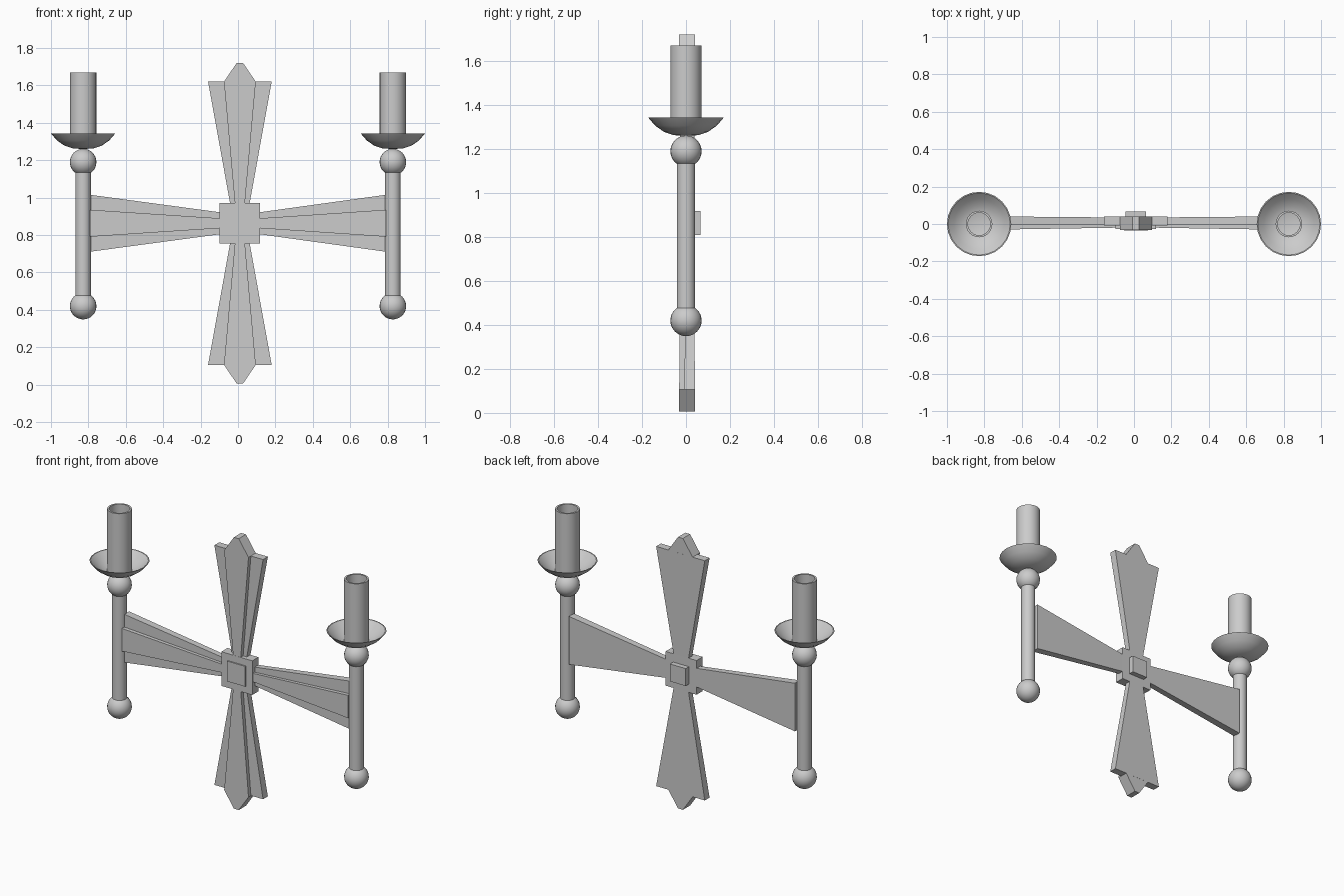
import bpy, bmesh, math
from mathutils import Vector

if "Cube" in bpy.data.objects:
    bpy.data.objects.remove(bpy.data.objects["Cube"])

CX, CZ = 0.01, 0.863      # centre of the cross
POST_X = 0.828


def finish(name, bm, smooth=False):
    bmesh.ops.recalc_face_normals(bm, faces=bm.faces)
    me = bpy.data.meshes.new(name)
    bm.to_mesh(me)
    bm.free()
    ob = bpy.data.objects.new(name, me)
    bpy.context.collection.objects.link(ob)
    if smooth:
        bpy.ops.object.select_all(action='DESELECT')
        ob.select_set(True)
        bpy.context.view_layer.objects.active = ob
        bpy.ops.object.shade_smooth_by_angle(angle=math.radians(35))
    return ob


def blade(name, pts, direction, front, back, length):
    """Extrude a (distance, offset) outline; depth grows from hub to tip."""
    d = Vector(direction)
    side = Vector((-d.z, 0, d.x))
    bm = bmesh.new()
    rings = []
    for y0, y1 in (front, back):
        ring = []
        for u, v in pts:
            p = Vector((CX, 0, CZ)) + d * u + side * v
            p.y = y0 + (y1 - y0) * min(u / length, 1)
            ring.append(bm.verts.new(p))
        rings.append(ring)
        bm.faces.new(ring)
    n = len(pts)
    for i in range(n):
        j = (i + 1) % n
        bm.faces.new((rings[0][i], rings[0][j], rings[1][j], rings[1][i]))
    return finish(name, bm)


def box(name, half, y0, y1):
    bm = bmesh.new()
    bmesh.ops.create_cube(bm, size=1)
    for v in bm.verts:
        v.co = (CX + v.co.x * 2 * half, y0 + (v.co.y + 0.5) * (y1 - y0),
                CZ + v.co.z * 2 * half)
    return finish(name, bm)


def lathe(name, profile, x, steps=24):
    bm = bmesh.new()
    vs = [bm.verts.new((r, 0, z)) for r, z in profile]
    es = [bm.edges.new(p) for p in zip(vs, vs[1:])]
    bmesh.ops.spin(bm, geom=vs + es, cent=(0, 0, 0), axis=(0, 0, 1),
                   angle=2 * math.pi, steps=steps)
    bmesh.ops.remove_doubles(bm, verts=bm.verts, dist=1e-4)
    bmesh.ops.translate(bm, verts=bm.verts, vec=(x, 0, 0))
    return finish(name, bm, True)


def ball(name, x, z, r):
    bm = bmesh.new()
    bmesh.ops.create_uvsphere(bm, u_segments=24, v_segments=16, radius=r)
    bmesh.ops.translate(bm, verts=bm.verts, vec=(x, 0, z))
    return finish(name, bm, True)


# four flared blades, each with a raised central rib
BACK = (0.034, 0.041)
for label, d in (("upper", (0, 0, 1)), ("lower", (0, 0, -1))):
    blade(label + "_blade", [(0.05, 0.042), (0.757, 0.17), (0.757, -0.17), (0.05, -0.042)],
          d, (0.0, -0.007), BACK, 0.757)
    blade(label + "_rib", [(0.10, 0.026), (0.757, 0.085), (0.857, 0.017),
                           (0.857, -0.017), (0.757, -0.085), (0.10, -0.026)],
          d, (-0.024, -0.031), BACK, 0.757)
for label, s in (("left", -1), ("right", 1)):
    end = 0.79 - s * CX
    blade(label + "_blade", [(0.05, 0.051), (end, 0.152), (end, -0.152), (0.05, -0.051)],
          (s, 0, 0), (0.0, -0.007), BACK, end)
    blade(label + "_rib", [(0.10, 0.026), (end, 0.072), (end, -0.072), (0.10, -0.026)],
          (s, 0, 0), (-0.018, -0.031), BACK, end)

# square hub with front plate and wall mount
box("hub", 0.108, -0.026, 0.035)
box("hub_front_plate", 0.064, -0.034, 0.0)
box("wall_mount", 0.055, 0.02, 0.067)

# posts with balls, drip dishes and hollow candle tubes
for label, s in (("left", -1), ("right", 1)):
    x = s * POST_X
    lathe(label + "_post", [(0, 0.42), (0.042, 0.42), (0.042, 1.19), (0, 1.19)], x)
    ball(label + "_bottom_ball", x, 0.42, 0.071)
    ball(label + "_top_ball", x, 1.19, 0.071)
    lathe(label + "_dish", [(0, 1.26), (0.055, 1.263), (0.10, 1.278), (0.14, 1.306),
                            (0.172, 1.343), (0.166, 1.343), (0.135, 1.313),
                            (0.097, 1.286), (0.055, 1.272), (0, 1.269)], x)
    lathe(label + "_candle_tube", [(0.071, 1.27), (0.071, 1.67), (0.06, 1.67),
                                   (0.06, 1.27), (0.071, 1.27)], x)
